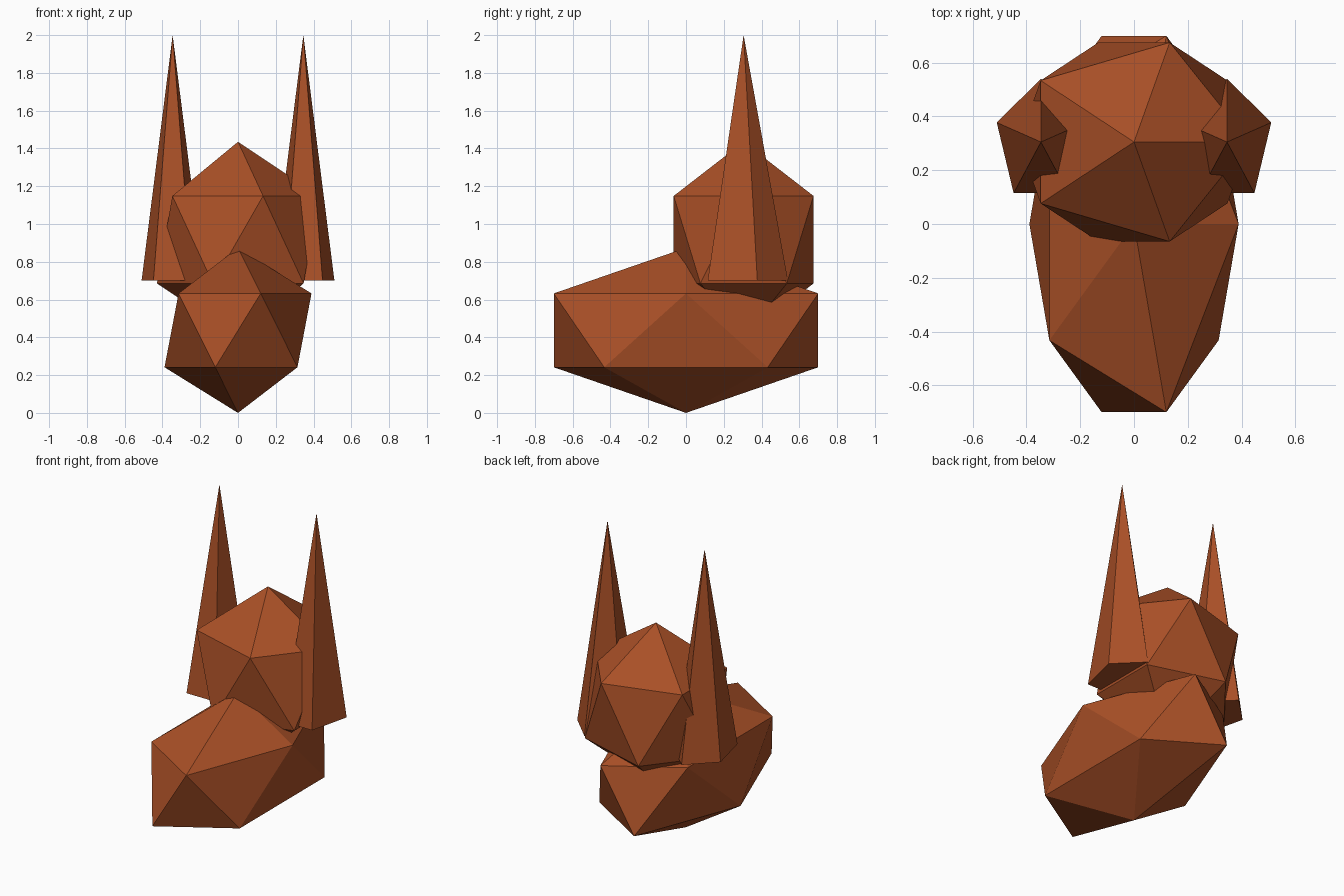
import bpy
from mathutils import Matrix, Vector

if "Cube" in bpy.data.objects:
    bpy.data.objects.remove(bpy.data.objects["Cube"])

# One warm brown for the whole animal
brown = bpy.data.materials.new("warm brown")
brown.diffuse_color = (0.40, 0.08, 0.02, 1.0)
brown.use_nodes = True
brown.node_tree.nodes["Principled BSDF"].inputs["Base Color"].default_value = brown.diffuse_color


def finish(name, scale):
    """Name the new primitive, bake its scale into the mesh and colour it."""
    obj = bpy.context.object
    obj.name = obj.data.name = name
    obj.data.transform(Matrix.Diagonal(Vector((*scale, 1.0))))
    obj.data.materials.append(brown)
    return obj


def faceted_ball(name, centre, scale):
    bpy.ops.mesh.primitive_ico_sphere_add(subdivisions=1, radius=1.0, location=centre)
    return finish(name, scale)


def ear(name, side):
    # Tall five-sided spike, one point of the base facing the back
    bpy.ops.mesh.primitive_cone_add(vertices=5, radius1=1.0, radius2=0.0, depth=1.0,
                                    location=(side * 0.346, 0.305, 1.35))
    return finish(name, (0.173, 0.235, 1.30))


# Long low body and rounder head set towards the back
faceted_ball("body", (0, 0, 0.437), (0.435, 0.823, 0.437))
faceted_ball("head", (0, 0.305, 0.917), (0.48, 0.435, 0.518))

# Pair of ears
ear("left_ear", -1)
ear("right_ear", 1)
